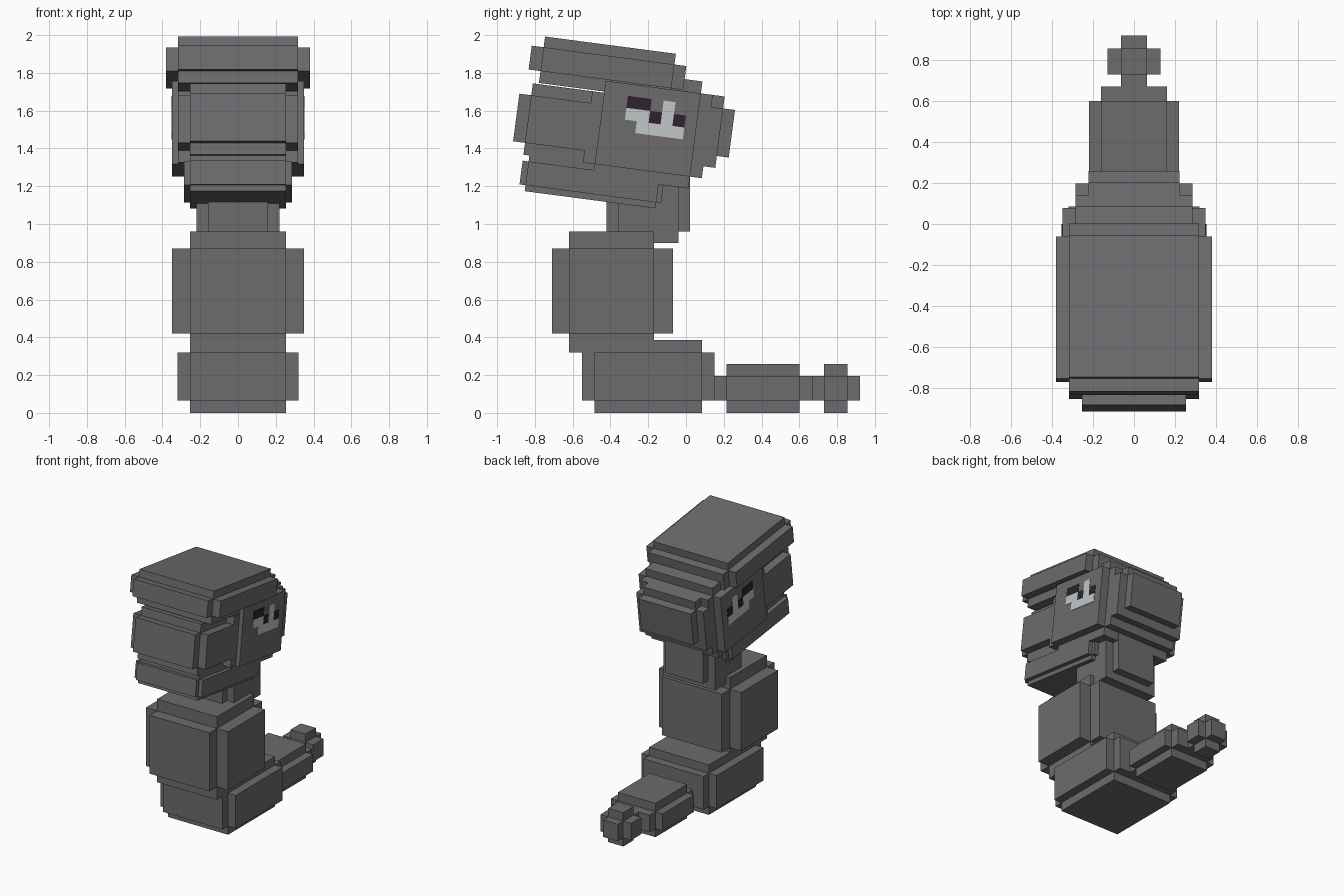
import bpy
import bmesh
from math import radians
from mathutils import Matrix

cube = bpy.data.objects.get("Cube")
if cube:
    bpy.data.objects.remove(cube, do_unlink=True)


def material(name, rgb):
    m = bpy.data.materials.new(name)
    m.use_nodes = True
    m.diffuse_color = (*rgb, 1)
    m.node_tree.nodes["Principled BSDF"].inputs["Base Color"].default_value = (*rgb, 1)
    return m


GREY = material("stone grey", (0.155, 0.148, 0.155))
WHITE = material("eye white", (0.53, 0.58, 0.57))
DARK = material("eye dark", (0.026, 0.016, 0.028))

U = 0.0635  # size of one block
WORLD = Matrix.Identity(4)
HEAD = (Matrix.Translation((0, -0.458, 1.506))
        @ Matrix.Rotation(radians(-7.5), 4, 'X') @ Matrix.Scale(U, 4))


def add_box(bm, x, y, z, matrix):
    """Box spanning the ranges x, y and z."""
    size = [b - a for a, b in (x, y, z)]
    mid = [(a + b) / 2 for a, b in (x, y, z)]
    place = matrix @ Matrix.Translation(mid) @ Matrix.Diagonal((*size, 1))
    bmesh.ops.create_cube(bm, size=1, matrix=place)


def finish(name, bm, mat):
    mesh = bpy.data.meshes.new(name)
    bm.to_mesh(mesh)
    bm.free()
    mesh.materials.append(mat)
    bpy.context.collection.objects.link(bpy.data.objects.new(name, mesh))


def part(name, boxes, matrix=WORLD):
    """Symmetric part: each box is half width, y range, z range."""
    bm = bmesh.new()
    for w, y, z in boxes:
        add_box(bm, (-w, w), y, z, matrix)
    finish(name, bm, GREY)


def stepped(w, y, z):
    """Three crossed boxes; each axis has an outer and an inner extent."""
    return [(w[0], y[1], z[1]), (w[1], y[0], z[1]), (w[1], y[1], z[0])]


# Body, from the ground up
part("base", stepped((0.32, 0.255), ((-0.55, 0.15), (-0.485, 0.085)),
                     ((0, 0.385), (0.065, 0.32))))
part("torso", stepped((0.35, 0.255), ((-0.71, -0.07), (-0.62, -0.17)),
                      ((0.32, 0.96), (0.42, 0.87))))
part("neck", [(0.16, (-0.42, 0.02), (0.96, 1.3)),
              (0.22, (-0.36, -0.04), (0.9, 1.3))])

# Tail
part("tail", stepped((0.22, 0.16), ((0.1, 0.67), (0.215, 0.6)),
                     ((0, 0.26), (0.065, 0.195))))
part("tail_tip", stepped((0.13, 0.064), ((0.66, 0.92), (0.73, 0.855)),
                         ((0, 0.26), (0.065, 0.195))))

# Tilted head, measured in blocks
part("brow", stepped((6, 5), ((-6.5, 6.5), (-5.5, 5.5)),
                     ((3.1, 7), (4.1, 6.1))), HEAD)
part("snout", [(4, (-7, 0), (-2, 2)),
               (4, (-6, 0), (-3, 3)),
               (5, (-6, 0), (-2, 2))], HEAD)
part("jaw", stepped((4.5, 4), ((-6, 5.9), (-5.5, 5.5)),
                    ((-6, -3), (-5.5, -3.5))), HEAD)
part("skull", [(5.5, (0, 8), (-3, 4)),
               (4.5, (0, 8), (-4, 5)),
               (5, (-1, 1), (-3, 3)),
               (4.5, (0, 9), (-3, 4))], HEAD)
part("back_of_head", [(4.5, (7, 10), (-2, 3)),
                      (3.5, (7, 10), (-2, 4)),
                      (3.5, (7, 11), (-1, 3))], HEAD)

# Pixel eyes on both cheeks, rows listed from the top
EYE = ("DD.W.",
       "WWDWD",
       ".WWWW")
for side, label in ((1, "left"), (-1, "right")):
    for key, name, mat in (("W", "eye_white", WHITE), ("D", "pupil", DARK)):
        bm = bmesh.new()
        for r, row in enumerate(EYE):
            for c, pixel in enumerate(row):
                if pixel == key:
                    x = sorted((side * 5.45, side * 5.55))
                    add_box(bm, x, (2 + c, 3 + c), (2 - r, 3 - r), HEAD)
        finish(label + "_" + name, bm, mat)
